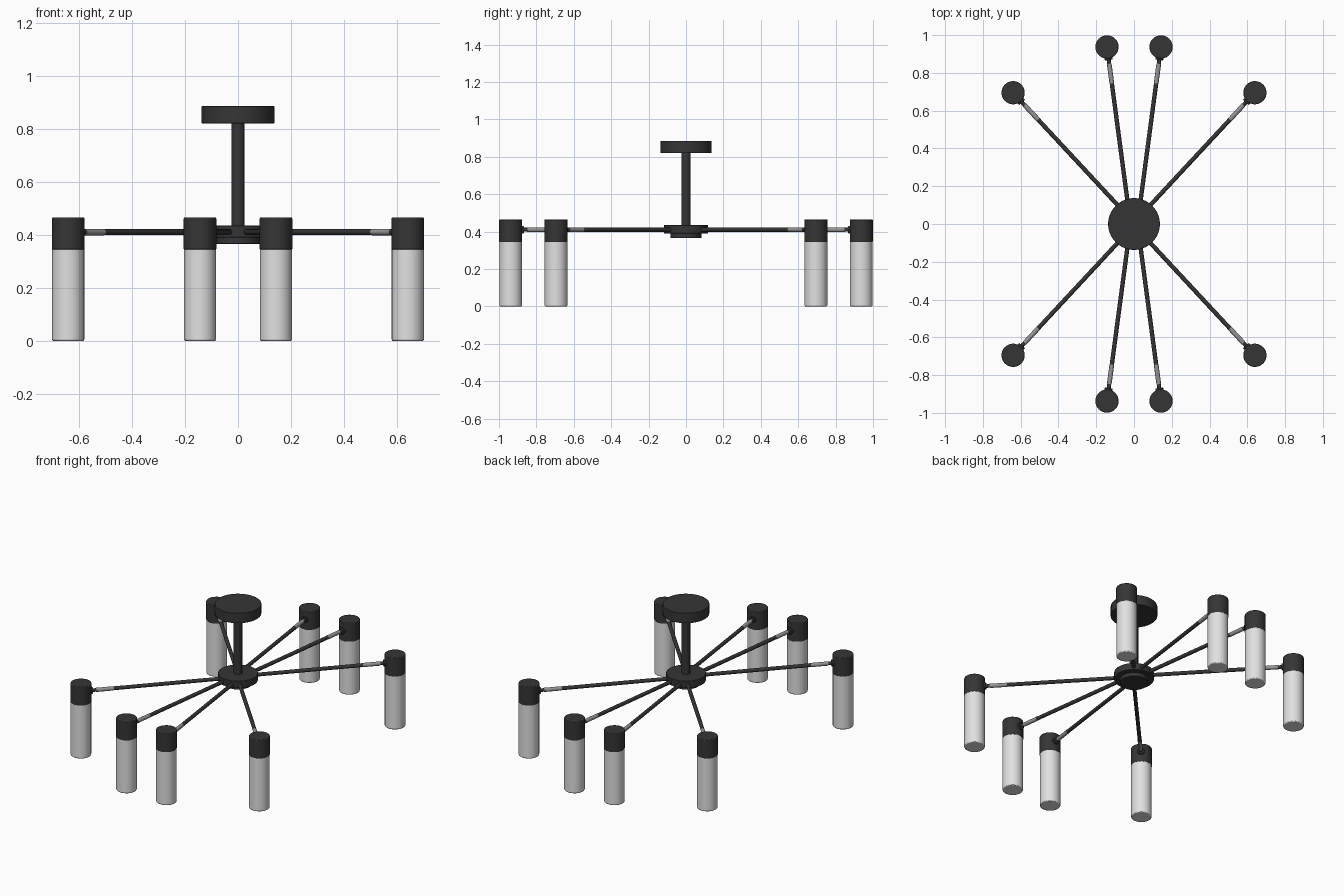
import bpy, math
from mathutils import Vector

cube = bpy.data.objects.get("Cube")
if cube:
    bpy.data.objects.remove(cube, do_unlink=True)


def material(name, value, rough):
    mat = bpy.data.materials.new(name)
    mat.use_nodes = True
    colour = (value, value, value, 1)
    mat.diffuse_color = colour
    shader = mat.node_tree.nodes["Principled BSDF"]
    shader.inputs["Base Color"].default_value = colour
    shader.inputs["Roughness"].default_value = rough
    return mat


BLACK = material("matte black metal", 0.036, 0.6)
GREY = material("brushed grey metal", 0.3, 0.5)
GLASS = material("frosted white glass", 0.75, 0.5)


def rod(name, start, end, radius, mat, bevel=0.0, sides=48):
    """Cylinder between two points, optionally with softened rims."""
    start, end = Vector(start), Vector(end)
    axis = end - start
    bpy.ops.mesh.primitive_cylinder_add(
        vertices=sides, radius=radius, depth=axis.length,
        location=(start + end) / 2,
        rotation=axis.to_track_quat("Z", "Y").to_euler())
    obj = bpy.context.object
    obj.name = name
    obj.data.materials.append(mat)
    if bevel:
        mod = obj.modifiers.new("soft rims", "BEVEL")
        mod.width = bevel
        mod.segments = 2
        mod.limit_method = "ANGLE"
    bpy.ops.object.shade_smooth_by_angle(angle=math.radians(35))
    return obj


# Ceiling canopy, stem and stepped hub
rod("ceiling_canopy", (0, 0, 0.82), (0, 0, 0.885), 0.137, BLACK, 0.002, 64)
rod("stem", (0, 0, 0.41), (0, 0, 0.83), 0.025, BLACK)
rod("hub", (0, 0, 0.39), (0, 0, 0.435), 0.117, BLACK, 0.002, 64)
rod("hub_lower_disc", (0, 0, 0.365), (0, 0, 0.392), 0.083, BLACK, 0.002, 64)

ARM_Z = 0.41
LAMP_RADIUS = 0.0615


def lamp(label, root, x, y):
    """One arm with its sleeve, collar, socket and glass tube."""
    tip = Vector((x, y, ARM_Z))
    root = Vector((*root, ARM_Z))
    inward = (root - tip).normalized()

    def along(distance):
        return tip + inward * distance

    rod(f"{label}_arm", root, along(0.19), 0.0115, BLACK, sides=20)
    rod(f"{label}_arm_sleeve", along(0.195), along(0.09), 0.0125, GREY, sides=20)
    rod(f"{label}_arm_end", along(0.095), along(0.03), 0.0105, BLACK, sides=20)
    rod(f"{label}_collar", along(0.07), along(0.045), 0.021, BLACK, 0.002, 24)
    rod(f"{label}_socket", (x, y, 0.343), (x, y, 0.465), LAMP_RADIUS, BLACK, 0.004)
    rod(f"{label}_glass_tube", (x, y, 0), (x, y, 0.35), LAMP_RADIUS - 0.0008, GLASS, 0.005)


# Four lamps per side, mirrored left to right and front to back
for sx, side in ((1, "left"), (-1, "right")):
    for sy, end in ((-1, "front"), (1, "back")):
        lamp(f"{end}_{side}_outer", (0.04 * sx, 0.05 * sy), 0.64 * sx, 0.695 * sy)
        lamp(f"{end}_{side}_inner", (0.025 * sx, 0.05 * sy), 0.143 * sx, 0.9375 * sy)
